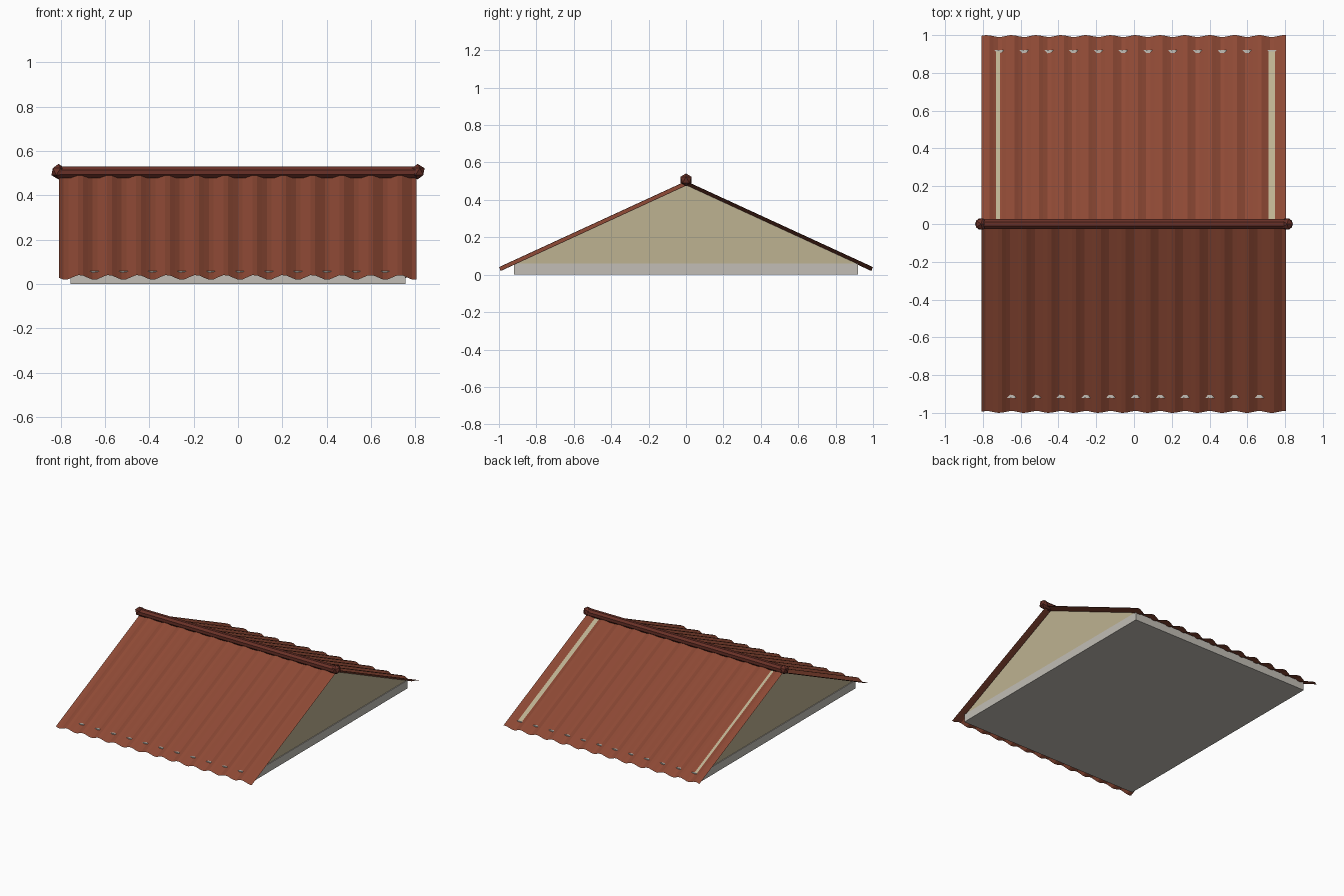
import bpy, bmesh, math
from mathutils import Matrix

if "Cube" in bpy.data.objects:
    bpy.data.objects.remove(bpy.data.objects["Cube"])


def mat(name, rgb):
    m = bpy.data.materials.new(name)
    m.diffuse_color = (*rgb, 1)
    m.use_nodes = True
    m.node_tree.nodes["Principled BSDF"].inputs["Base Color"].default_value = m.diffuse_color
    return m


TILE = mat("terracotta", (0.275, 0.068, 0.036))
RIDGE = mat("dark_terracotta", (0.14, 0.030, 0.020))
WALL = mat("cream_plaster", (0.515, 0.448, 0.286))
STONE = mat("pale_stone", (0.54, 0.515, 0.465))


def finish(bm, name, material):
    bmesh.ops.recalc_face_normals(bm, faces=bm.faces)
    me = bpy.data.meshes.new(name)
    bm.to_mesh(me)
    bm.free()
    me.materials.append(material)
    ob = bpy.data.objects.new(name, me)
    bpy.context.collection.objects.link(ob)
    return ob


# Base slab
bm = bmesh.new()
bmesh.ops.create_cube(bm, size=1, matrix=Matrix.Translation((0, 0, 0.03)) @ Matrix.Diagonal((1.51, 1.84, 0.06, 1)))
finish(bm, "base_slab", STONE)

# Triangular gable walls, one at each end
for side, name in ((-1, "left_gable_wall"), (1, "right_gable_wall")):
    bm = bmesh.new()
    tri = bm.faces.new([bm.verts.new((side * 0.71, y, z)) for y, z in ((-0.912, 0.06), (0.912, 0.06), (0, 0.4795))])
    ext = bmesh.ops.extrude_face_region(bm, geom=[tri])["geom"]
    bmesh.ops.translate(bm, vec=(side * 0.04, 0, 0), verts=[v for v in ext if isinstance(v, bmesh.types.BMVert)])
    finish(bm, name, WALL)

# Corrugated roof sheets; the back wave is half a period out of step
PERIOD, AMP, PITCH = 0.1312, 0.012, math.atan(0.46)
STEPS = 74
for side, name, trough in ((-1, "front_roof_sheet", 0.008), (1, "back_roof_sheet", 0.008 + PERIOD / 2)):
    bm = bmesh.new()
    rows = []
    for i in range(STEPS + 1):
        x = -0.808 + 1.614 * i / STEPS
        d = -AMP * math.cos(math.tau * (x - trough) / PERIOD)
        dy, dz = d * math.sin(PITCH), d * math.cos(PITCH)
        rows.append([bm.verts.new((x, side * (y + dy), 0.488 - 0.46 * y + dz)) for y in (0, 0.995)])
    for a, b in zip(rows, rows[1:]):
        bm.faces.new((a[0], a[1], b[1], b[0]))
    ob = finish(bm, name, TILE)
    if ob.data.polygons[0].normal.z < 0:
        ob.data.flip_normals()

# Ridge bar
bm = bmesh.new()
bmesh.ops.create_cone(bm, cap_ends=True, segments=8, radius1=0.028, radius2=0.028, depth=1.63,
                      matrix=Matrix.Translation((0, 0, 0.504)) @ Matrix.Rotation(math.pi / 2, 4, 'Y')
                      @ Matrix.Rotation(math.pi / 8, 4, 'Z'))
finish(bm, "ridge_bar", RIDGE)

# Faceted finials on the ridge ends
for side, name in ((-1, "left_finial"), (1, "right_finial")):
    bm = bmesh.new()
    bmesh.ops.create_icosphere(bm, subdivisions=1, radius=0.035, matrix=Matrix.Translation((side * 0.81, 0, 0.507)))
    finish(bm, name, RIDGE)
